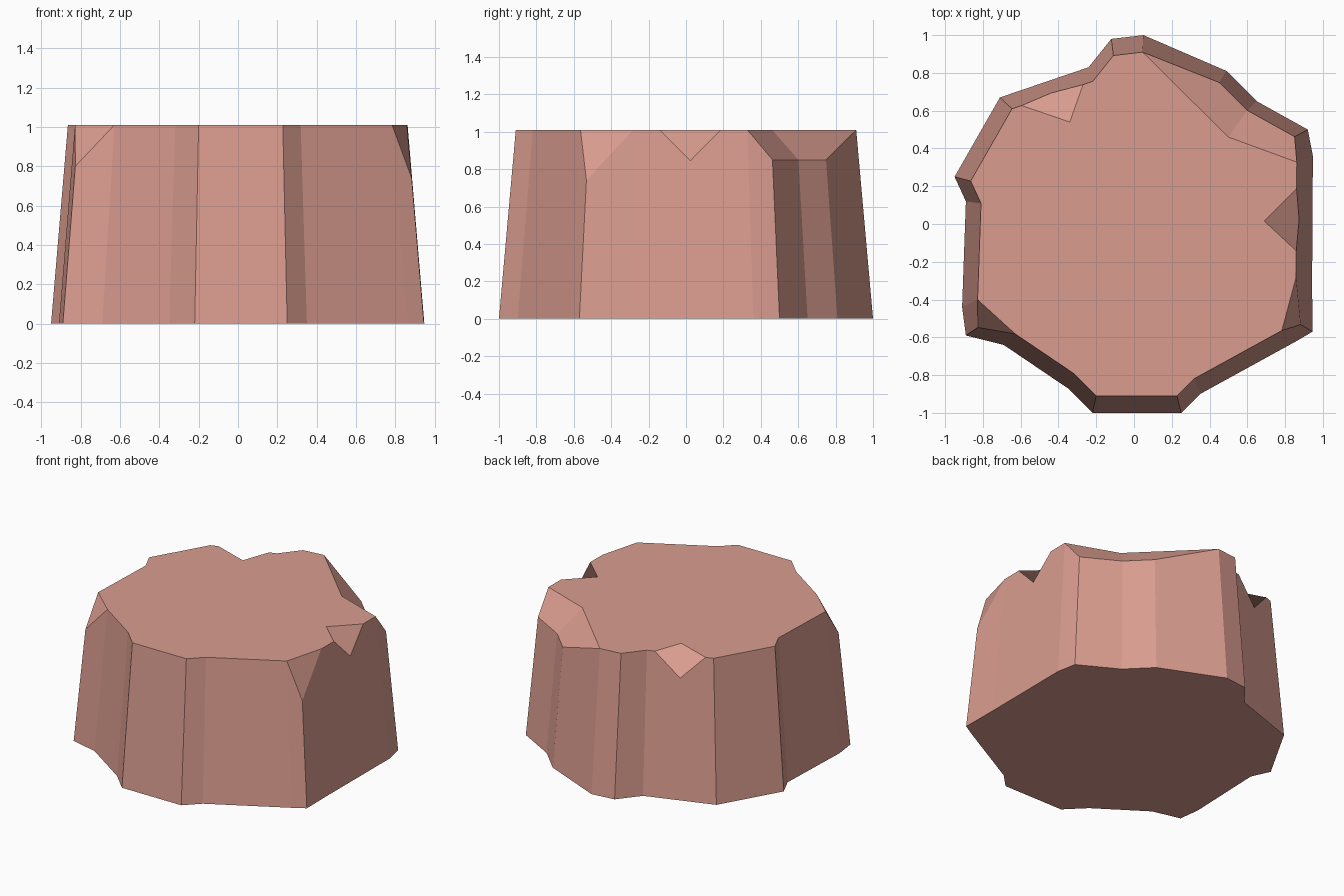
import bpy, bmesh
from mathutils import Vector

cube = bpy.data.objects.get("Cube")
if cube:
    bpy.data.objects.remove(cube, do_unlink=True)

HEIGHT, TAPER = 1.01, 0.09

# Ground outline, counter-clockwise from the front
OUTLINE = [(-.22, -1), (.25, -1), (.35, -.9), (.86, -.62), (.945, -.57),
           (.943, -.31), (.947, .36), (.92, .5), (.65, .65), (.49, .81),
           (.05, 1), (-.12, .98), (-.24, .83), (-.71, .67), (-.95, .25),
           (-.89, .12), (-.91, -.44), (-.89, -.59), (-.69, -.64), (-.35, -.87)]
COUNT = len(OUTLINE)
CORNERS = {4: .74, 17: .8}            # chipped corners and their heights
SLOPE = (7, 8, 9)                     # rim points lowered by the big chip
SLOPE_Z, SLOPE_INNER = .85, (.5, .46)
# Notches: wall -> (start, end along the rim, inner point)
NOTCHES = {5: (.23, .77, (.69, .015)), 12: (.12, .88, (-.34, .54))}
NOTCH_Z = .845

bm = bmesh.new()


def on_wall(i, t, z):
    """Point on tapered wall i, a fraction t along it, at height z."""
    p = Vector(OUTLINE[i]).lerp(Vector(OUTLINE[(i + 1) % COUNT]), t)
    p = p * (1 - TAPER * z / HEIGHT)
    return bm.verts.new((p.x, p.y, z))


def on_top(p):
    return bm.verts.new((p[0], p[1], HEIGHT))


heights = {**CORNERS, **{i: SLOPE_Z for i in SLOPE}}
base = [on_wall(i, 0, 0) for i in range(COUNT)]
rim = [on_wall(i, 0, heights.get(i, HEIGHT)) for i in range(COUNT)]
inner = on_top(SLOPE_INNER)

# Walls, with the V notches cut into their upper edges
top = []
for i in range(COUNT):
    j = (i + 1) % COUNT
    cut = []
    if i not in heights:
        top.append(rim[i])
    if i == SLOPE[1]:
        top.append(inner)
    if i in NOTCHES:
        start, end, point = NOTCHES[i]
        cut = [on_wall(i, start, HEIGHT), on_wall(i, .5, NOTCH_Z),
               on_wall(i, end, HEIGHT)]
        tip = on_top(point)
        bm.faces.new([tip] + cut)
        top += [cut[0], tip, cut[2]]
    bm.faces.new([base[i], base[j], rim[j]] + cut[::-1] + [rim[i]])

# Top, underside and chipped corners
bm.faces.new(top)
bm.faces.new(base[::-1])
for k in CORNERS:
    bm.faces.new([rim[k - 1], rim[k], rim[k + 1]])

# Sloping chip on the rim
a, b, c = SLOPE
bm.faces.new([rim[a - 1], rim[a], rim[b], inner])
bm.faces.new([inner, rim[b], rim[c], rim[c + 1]])

mesh = bpy.data.meshes.new("rock_block")
bm.to_mesh(mesh)
bm.free()
rock = bpy.data.objects.new("rock_block", mesh)
bpy.context.collection.objects.link(rock)

# Clay pink stone
color = (.70, .335, .275, 1)
mat = bpy.data.materials.new("clay_pink")
mat.use_nodes = True
mat.diffuse_color = color
for node in mat.node_tree.nodes:
    if node.type == 'BSDF_PRINCIPLED':
        node.inputs["Base Color"].default_value = color
mesh.materials.append(mat)
